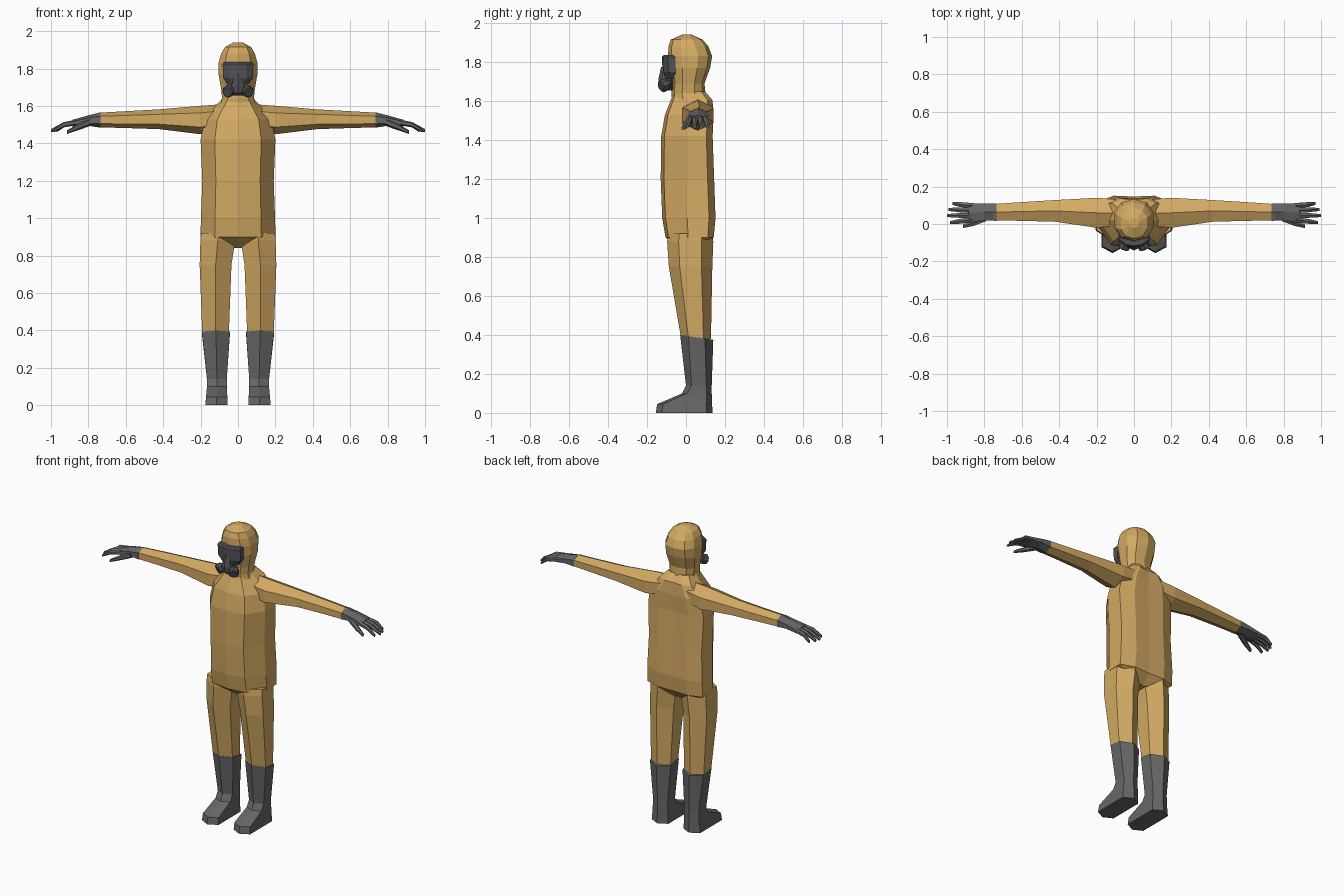
import bpy, bmesh, math
from mathutils import Vector


def material(name, rgb):
    m = bpy.data.materials.new(name)
    m.diffuse_color = (*rgb, 1)
    return m


SUIT = material("tan suit", (0.65, 0.40, 0.125))
RUBBER = material("grey rubber", (0.135, 0.135, 0.137))
MASK = material("dark mask", (0.085, 0.088, 0.095))


def loft(name, rings, mat, mirror=False):
    """Skin a list of equal-length rings and cap both ends."""
    bm = bmesh.new()
    vs = [[bm.verts.new(p) for p in r] for r in rings]
    n = len(vs[0])
    for a, b in zip(vs, vs[1:]):
        for i in range(n):
            j = (i + 1) % n
            bm.faces.new((a[i], a[j], b[j], b[i]))
    bm.faces.new(vs[0])
    bm.faces.new(vs[-1])
    bmesh.ops.recalc_face_normals(bm, faces=bm.faces)
    me = bpy.data.meshes.new(name)
    bm.to_mesh(me)
    bm.free()
    me.materials.append(mat)
    ob = bpy.data.objects.new(name, me)
    bpy.context.collection.objects.link(ob)
    if mirror:
        ob.modifiers.new("mirror", "MIRROR")
    return ob


def oval(a, b, n=6, e=1.0):
    """n points with a ridge at +-b; e below 1 makes it boxier."""
    pts = []
    for i in range(n):
        t = 2 * math.pi * i / n
        s, c = math.sin(t), math.cos(t)
        pts.append((math.copysign(abs(s) ** e, s) if abs(s) > 1e-6 else 0,
                    math.copysign(abs(c) ** e, c) if abs(c) > 1e-6 else 0))
    m = max(p[0] for p in pts)
    return [(p[0] / m * a, p[1] * b) for p in pts]


def level(z, cx, a, yf, yb, n=6, e=1.0, tilt=0):
    """Horizontal ring between yf and yb; tilt lowers its back."""
    c, b = (yf + yb) / 2, (yb - yf) / 2
    return [(cx + u, c + v, z - tilt * (v / b + 1) / 2) for u, v in oval(a, b, n, e)]


def upright(x, cy, cz, hy, hz, n=6):
    """Ring across the x direction."""
    return [(x, cy + u, cz + v) for u, v in oval(hy, hz, n)]


def trunk(z, w, yf, yb):
    d = yb - yf
    half = [(0.62 * w, yf + 0.06 * d), (w, yf + 0.46 * d), (w, yb - 0.14 * d), (0.55 * w, yb - 0.02 * d)]
    ring = [(0, yf)] + half + [(0, yb - 0.01)] + [(-x, y) for x, y in reversed(half)]
    return [(x, y, z) for x, y in ring]


# suit body
loft("suit_body", [trunk(*s) for s in (
    (0.84, 0.04, -0.03, 0.09), (0.90, 0.201, -0.105, 0.147), (1.0, 0.198, -0.122, 0.157),
    (1.2, 0.191, -0.13, 0.15), (1.42, 0.2, -0.127, 0.142), (1.53, 0.178, -0.108, 0.147),
    (1.605, 0.115, -0.078, 0.14), (1.65, 0.075, -0.06, 0.10))], SUIT)

# hood with neck
loft("hood", [level(z, 0, a, f, b, 10, 0.85) for z, a, f, b in (
    (1.59, 0.10, -0.07, 0.115), (1.64, 0.085, -0.075, 0.10), (1.69, 0.09, -0.07, 0.095),
    (1.77, 0.104, -0.085, 0.124), (1.83, 0.104, -0.092, 0.134), (1.88, 0.09, -0.09, 0.115),
    (1.915, 0.07, -0.078, 0.085), (1.94, 0.025, -0.02, 0.03))], SUIT)

# sleeves
loft("sleeve", [upright(*s) for s in (
    (0.08, 0.06, 1.54, 0.07, 0.07), (0.2, 0.06, 1.525, 0.08, 0.076),
    (0.42, 0.07, 1.529, 0.058, 0.053), (0.6, 0.067, 1.527, 0.05, 0.045),
    (0.745, 0.063, 1.525, 0.044, 0.039))], SUIT, True)

# trouser legs
loft("trouser_leg", [level(*s) for s in (
    (0.92, 0.108, 0.09, -0.09, 0.135), (0.88, 0.108, 0.093, -0.097, 0.14),
    (0.75, 0.12, 0.085, -0.088, 0.135), (0.38, 0.12, 0.071, -0.025, 0.128))], SUIT, True)

# boots: shaft flowing into a foot
loft("boot", [
    level(0.40, 0.118, 0.075, -0.03, 0.14, tilt=0.025),
    level(0.14, 0.113, 0.053, 0.0, 0.132, e=0.8),
    level(0.10, 0.113, 0.053, -0.02, 0.132, e=0.6),
    level(0.045, 0.114, 0.057, -0.148, 0.134, e=0.35),
    level(0.0, 0.115, 0.06, -0.155, 0.136, e=0.35)], RUBBER, True)

# gloves: palm, four fingers and a thumb
loft("glove_palm", [upright(*s) for s in (
    (0.735, 0.063, 1.525, 0.046, 0.041), (0.80, 0.064, 1.522, 0.045, 0.028),
    (0.885, 0.06, 1.508, 0.052, 0.018))], RUBBER, True)


def finger(name, pts, radii):
    loft(name, [upright(x, y, z, r, r * 1.1, 6) for (x, y, z), r in zip(pts, radii)], RUBBER, True)


for i, (y0, y1, tip) in enumerate(((0.022, 0.007, 0.985), (0.047, 0.045, 1.0),
                                   (0.073, 0.078, 0.993), (0.098, 0.11, 0.97))):
    finger(f"glove_finger_{i + 1}",
           [(0.865, y0, 1.512), (0.93, (y0 + y1) / 2, 1.50), (tip, y1, 1.468)],
           (0.014, 0.013, 0.008))
finger("glove_thumb", [(0.79, 0.035, 1.515), (0.86, 0.004, 1.485), (0.915, -0.013, 1.46)],
       (0.02, 0.015, 0.009))


# mask visor wrapping round the face
def visor_ring(z, w, yf):
    half = [(0.55 * w, yf + 0.006), (w, yf + 0.03), (w, -0.055)]
    return [(0, yf, z)] + [(x, y, z) for x, y in half] + [(-x, y, z) for x, y in reversed(half)]


loft("mask_visor", [visor_ring(*s) for s in (
    (1.835, 0.074, -0.116), (1.825, 0.082, -0.124), (1.75, 0.08, -0.12),
    (1.715, 0.055, -0.11))], MASK)

# nose piece narrowing upward over the visor
loft("mask_nose", [level(z, 0, a, f, -0.06, 6, 0.8) for z, a, f in (
    (1.655, 0.03, -0.115), (1.67, 0.04, -0.135), (1.71, 0.035, -0.142),
    (1.775, 0.01, -0.128))], MASK)

# breathing filters, angled outward and down
axis = Vector((0.45, -0.8, -0.35)).normalized()
side = axis.cross(Vector((0, 0, 1))).normalized()
up = side.cross(axis)
start = Vector((0.033, -0.085, 1.692))
loft("mask_filter", [[start + axis * d + side * u + up * v for u, v in oval(r, r, 8)]
                     for d, r in ((0, 0.022), (0.02, 0.024), (0.02, 0.032), (0.05, 0.032), (0.055, 0.026))],
     MASK, True)
